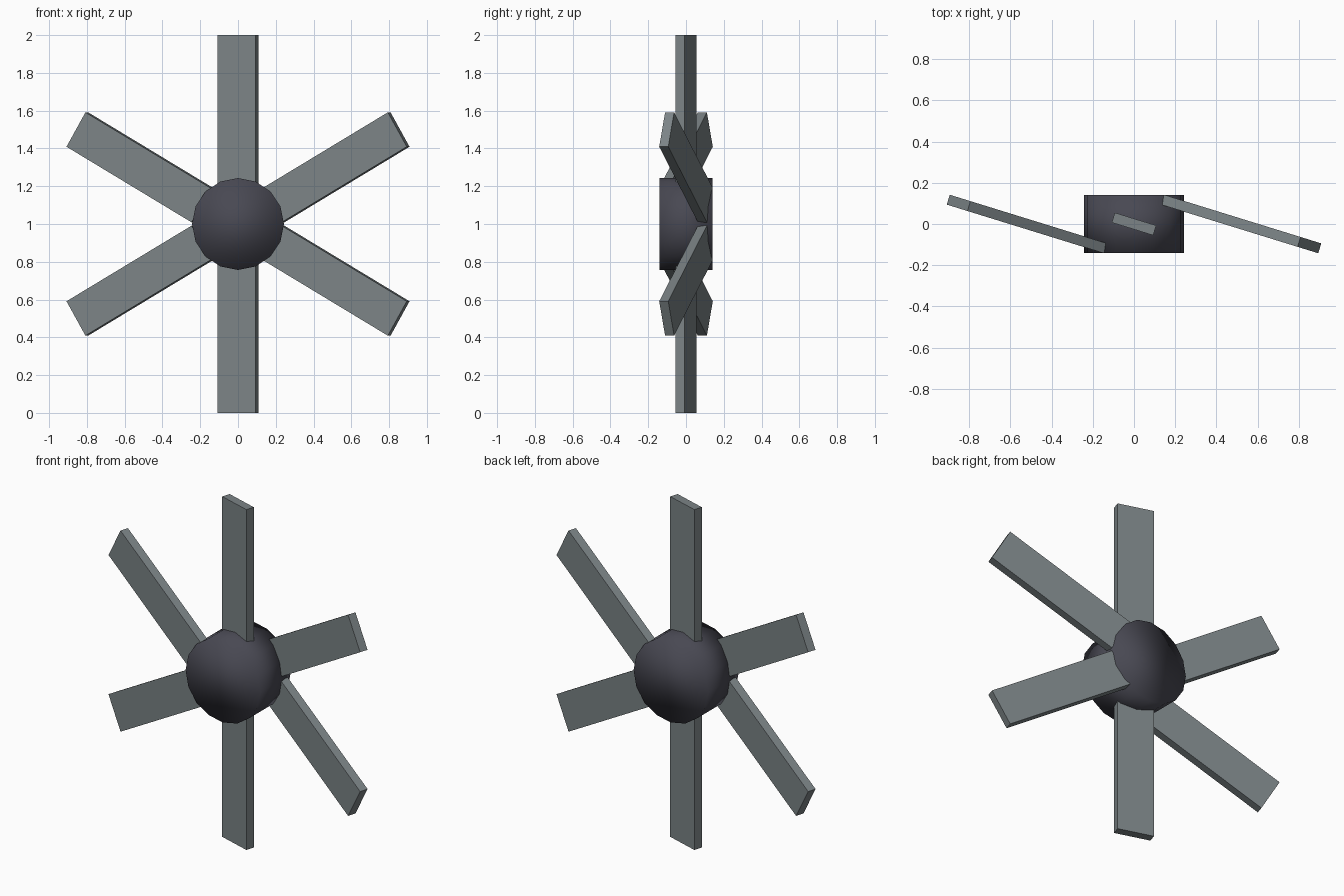
import bpy
import math

if "Cube" in bpy.data.objects:
    bpy.data.objects.remove(bpy.data.objects["Cube"])


def material(name, rgb):
    m = bpy.data.materials.new(name)
    m.diffuse_color = (*rgb, 1.0)
    m.use_nodes = True
    m.node_tree.nodes["Principled BSDF"].inputs["Base Color"].default_value = m.diffuse_color
    return m


blade_grey = material("blade grey", (0.2, 0.23, 0.24))
hub_dark = material("hub dark grey", (0.065, 0.065, 0.085))

CENTRE_Z = 1.0
BLADE_RADIUS = 0.6              # distance of each blade's middle from the axis
BLADE_SIZE = (0.21, 0.05, 0.8)  # width, thickness, length
BLADE_TWIST = -0.3              # every blade is turned the same way about z

# Hub: 16-sided drum along y, smooth shaded all over
bpy.ops.mesh.primitive_cylinder_add(vertices=16, radius=0.243, depth=0.28,
                                    location=(0, 0, CENTRE_Z),
                                    rotation=(math.pi / 2, 0, 0))
hub = bpy.context.object
hub.name = "hub"
hub.data.materials.append(hub_dark)
bpy.ops.object.shade_smooth()

# Six flat blades spaced around the hub
for i in range(6):
    a = i * math.pi / 3
    bpy.ops.mesh.primitive_cube_add(
        size=1,
        location=(BLADE_RADIUS * math.sin(a), 0,
                  CENTRE_Z + BLADE_RADIUS * math.cos(a)),
        rotation=(0, a, BLADE_TWIST))
    blade = bpy.context.object
    blade.name = f"blade_{i + 1}"
    blade.scale = BLADE_SIZE
    blade.data.materials.append(blade_grey)
